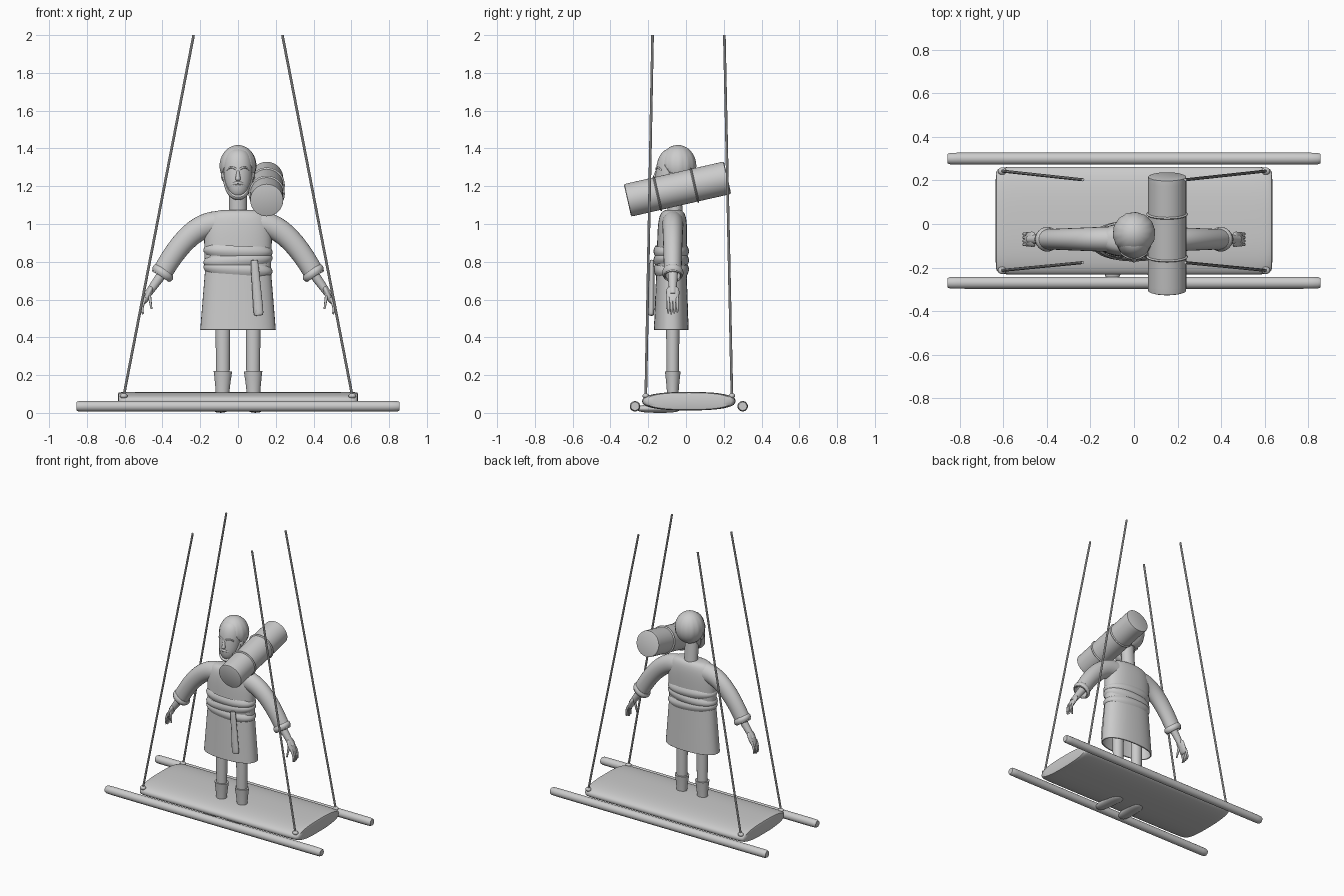
import bpy, bmesh, math
from mathutils import Vector

cube = bpy.data.objects.get("Cube")
if cube:
    bpy.data.objects.remove(cube)

GREY = (0.6, 0.6, 0.6, 1)
grey = bpy.data.materials.new("plain grey")
grey.use_nodes = True
grey.diffuse_color = GREY
grey.node_tree.nodes["Principled BSDF"].inputs["Base Color"].default_value = GREY

X, Y, Z = Vector((1, 0, 0)), Vector((0, 1, 0)), Vector((0, 0, 1))
BODY_Y = -0.07


def body(x, z, forward=0.0):
    """A point in the vertical plane of the figure, optionally moved forward."""
    return Vector((x, BODY_Y - forward, z))


def finish(name, bm, mirror=False, shell=0.0):
    """Turn a bmesh into a smooth-shaded object, mirrored or thickened if asked."""
    bmesh.ops.recalc_face_normals(bm, faces=bm.faces[:])
    mesh = bpy.data.meshes.new(name)
    bm.to_mesh(mesh)
    bm.free()
    mesh.materials.append(grey)
    obj = bpy.data.objects.new(name, mesh)
    bpy.context.collection.objects.link(obj)
    bpy.ops.object.select_all(action='DESELECT')
    obj.select_set(True)
    bpy.context.view_layer.objects.active = obj
    bpy.ops.object.shade_smooth_by_angle(angle=math.radians(40))
    if shell:
        modifier = obj.modifiers.new("thickness", 'SOLIDIFY')
        modifier.thickness = shell
    if mirror:
        obj.modifiers.new("mirror", 'MIRROR')


def bezier(points, t):
    """Point on the Bezier curve steered by any number of control points."""
    points = [Vector(p) for p in points]
    while len(points) > 1:
        points = [a.lerp(b, t) for a, b in zip(points, points[1:])]
    return points[0]


def tube(name, path, start, end=None, depth=1.0, bulge=0.0, rounding=None, one_end=False,
         axis=None, power=2.0, sides=24, steps=20, caps=True, **options):
    """Sweep an oval along a curve: it tapers, bulges midway and rounds off at the ends."""
    end = end or start
    bm = bmesh.new()
    rings = []
    for i in range(steps + 1):
        t = (1 - math.cos(math.pi * i / steps)) / 2
        centre = bezier(path, t)
        tangent = axis or (bezier(path, t + 0.01) - bezier(path, t - 0.01)).normalized()
        reference = X if abs(tangent.y) > abs(tangent.x) + abs(tangent.z) else Y
        deep = (reference - tangent * reference.dot(tangent)).normalized()
        across = deep.cross(tangent)
        radius = (start + (end - start) * t) * (1 + bulge * math.sin(math.pi * t))
        if rounding:
            reach = t if one_end else abs(2 * t - 1)
            radius *= max(1 - reach ** rounding, 0.001) ** (1 / rounding)
        ring = []
        for k in range(sides):
            turn = math.tau * k / sides
            u, v = (math.copysign(abs(w) ** (2 / power), w)
                    for w in (math.cos(turn), math.sin(turn)))
            ring.append(bm.verts.new(centre + radius * (across * u + deep * v * depth)))
        rings.append(ring)
    for low, high in zip(rings, rings[1:]):
        for k in range(sides):
            bm.faces.new((low[k - 1], low[k], high[k], high[k - 1]))
    if caps:
        bm.faces.new(rings[0])
        bm.faces.new(rings[-1])
    finish(name, bm, **options)


def ball(name, centre, radii, **options):
    bm = bmesh.new()
    bmesh.ops.create_uvsphere(bm, u_segments=24, v_segments=16, radius=1)
    bmesh.ops.scale(bm, vec=radii, verts=bm.verts[:])
    bmesh.ops.translate(bm, vec=centre, verts=bm.verts[:])
    finish(name, bm, **options)


# Swing seat, padded with rounded ends
seat_end = Vector((0.635, 0.015, 0.062))
tube("seat_cushion", [seat_end - 2 * X * seat_end.x, seat_end], 0.049, depth=5.05,
     rounding=24, power=2.5, sides=40, steps=32)

# Side rails, and hanging ropes that lean in toward the top
for label, side in (("front", -1), ("back", 1)):
    rail_end = Vector((0.855, 0.015 + 0.285 * side, 0.035))
    tube(label + "_rail", [rail_end - 2 * X * rail_end.x, rail_end], 0.028, rounding=30, sides=14)
    knot = Vector((0.605, 0.015 + 0.228 * side, 0.09))
    rope_top = Vector((0.235, 0.013 + 0.19 * side, 2))
    tube(label + "_ropes", [knot, rope_top], 0.007, sides=8, steps=1, mirror=True)
    ball(label + "_rope_knots", knot, (0.02, 0.017, 0.014), mirror=True)

# Legs, boots and shoes
tube("legs", [body(0.08, 0.2), body(0.08, 0.6)], 0.036, 0.041, depth=0.9, mirror=True)
tube("boots", [body(0.083, 0.04), body(0.08, 0.22)], 0.031, 0.049, depth=0.85,
     bulge=-0.05, mirror=True)
tube("shoes", [(0.085, -0.03, 0.026), (0.1, -0.26, 0.022)], 0.026, 0.021, depth=2,
     rounding=3, axis=Y, mirror=True)

# Robe: open flared skirt and torso with rounded shoulders
tube("robe_skirt", [body(0, 0.44, 0.008), body(0, 0.76, 0.007)], 0.2, 0.174, depth=0.46,
     axis=Z, power=2.3, sides=40, caps=False, shell=0.008)
tube("robe_torso", [body(0, 0.75, 0.007), body(0, 1.075)], 0.174, 0.186, depth=0.44,
     rounding=5, one_end=True, axis=Z, power=2.3, sides=40)

# Sleeves with turned cuffs
cuff_end = body(0.41, 0.725)
up_arm = Vector((-0.6, 0, 0.8))
tube("sleeves", [body(0.09, 1), body(0.25, 1.02), cuff_end], 0.068, 0.053, depth=0.87,
     caps=False, shell=0.006, mirror=True)
tube("cuffs", [cuff_end + up_arm * 0.04, cuff_end], 0.054, depth=0.9, bulge=0.17,
     steps=8, caps=False, shell=0.008, mirror=True)

# Hands with fingers and thumb
tube("wrists", [cuff_end + up_arm * 0.04, body(0.48, 0.625)], 0.028, 0.019, mirror=True)
tube("palms", [body(0.455, 0.67), body(0.497, 0.58)], 0.017, 0.014, depth=2.2,
     rounding=3, mirror=True)
for finger in range(4):
    spread = 0.024 - 0.016 * finger
    shorter = 0.006 * abs(finger - 1)
    tube(f"fingers_{finger + 1}", [body(0.488, 0.61, spread), body(0.515, 0.56, spread),
         body(0.503, 0.522 + shorter, spread)], 0.009, 0.005, sides=10, steps=8, mirror=True)
tube("thumbs", [body(0.472, 0.64, 0.02), body(0.458, 0.55, 0.03)], 0.01, 0.005,
     sides=10, steps=8, mirror=True)

# Wrapped sash and its hanging tail
for band, lean in enumerate((0.002, -0.002, 0.001)):
    height = 0.76 + 0.048 * band
    tube(f"sash_band_{band + 1}", [body(-lean, height - 0.028, 0.008),
         body(lean, height + 0.028, 0.008)], 0.167, depth=0.51, bulge=0.1, power=2.2,
         sides=40, steps=10, caps=False)
tube("sash_tail", [body(0.086, 0.81, 0.11), body(0.11, 0.515, 0.114)], 0.02, 0.027,
     depth=0.6, rounding=9)
tube("sash_tail_fold", [body(0.08, 0.8, 0.115), body(0.097, 0.53, 0.12)], 0.007, 0.01,
     rounding=9, sides=12)

# Neck, head and ears
tube("neck", [body(0, 1.03, -0.015), body(0, 1.24)], 0.047, depth=0.85, axis=Z)
tube("head", [body(0, 1.14, 0.045), body(0, 1.26, 0.01), body(0, 1.4)], 0.064, 0.086,
     rounding=2.5, axis=Z, sides=32)
ball("ears", body(0.078, 1.255), (0.012, 0.018, 0.027), mirror=True)

# Nose, brows, moustache and beard
tube("nose", [body(0, 1.285, 0.084), body(0, 1.23, 0.096)], 0.007, 0.015, rounding=4, sides=12)
tube("brows", [body(0.01, 1.29, 0.087), body(0.04, 1.31, 0.085), body(0.06, 1.285, 0.06)],
     0.006, 0.004, sides=10, mirror=True)
tube("moustache", [body(0, 1.215, 0.09), body(0.03, 1.22, 0.085), body(0.045, 1.19, 0.065)],
     0.011, 0.005, sides=12, mirror=True)
tube("beard", [body(0.077, 1.27), body(0.06, 1.14, 0.06), body(0, 1.142, 0.056)],
     0.008, 0.016, depth=2, sides=16, mirror=True)

# Hair cap, rippled in locks and cut back from the face
bm = bmesh.new()
bmesh.ops.create_uvsphere(bm, u_segments=48, v_segments=28, radius=1)
crown = Vector((0, -0.043, 1.308))
for v in bm.verts:
    lock = math.sin(14 * math.atan2(v.co.y, v.co.x)) * (1 - v.co.z ** 2)
    width = 0.097 * (1 + 0.015 * lock)
    v.co = crown + Vector((v.co.x * width, v.co.y * width, v.co.z * 0.11))
for point, normal in ((body(0, 1.335, 0.06), Y * 0.83 + Z * 0.56), (body(0, 1.205), Z)):
    bmesh.ops.bisect_plane(bm, geom=bm.verts[:] + bm.edges[:] + bm.faces[:],
                           plane_co=point, plane_no=normal, clear_inner=True)
finish("hair", bm, shell=0.012)

# Bedroll on the shoulder, held by two ties
roll_front, roll_back = Vector((0.152, -0.31, 1.125)), Vector((0.152, 0.22, 1.245))
tube("bedroll", [roll_front, roll_back], 0.088, rounding=60, sides=40)
half_tie = (roll_back - roll_front) * 0.012
for label, place in (("front", 0.3), ("back", 0.67)):
    middle = roll_front.lerp(roll_back, place)
    tube(label + "_bedroll_tie", [middle - half_tie, middle + half_tie], 0.085,
         bulge=0.13, sides=40, steps=8, caps=False)
